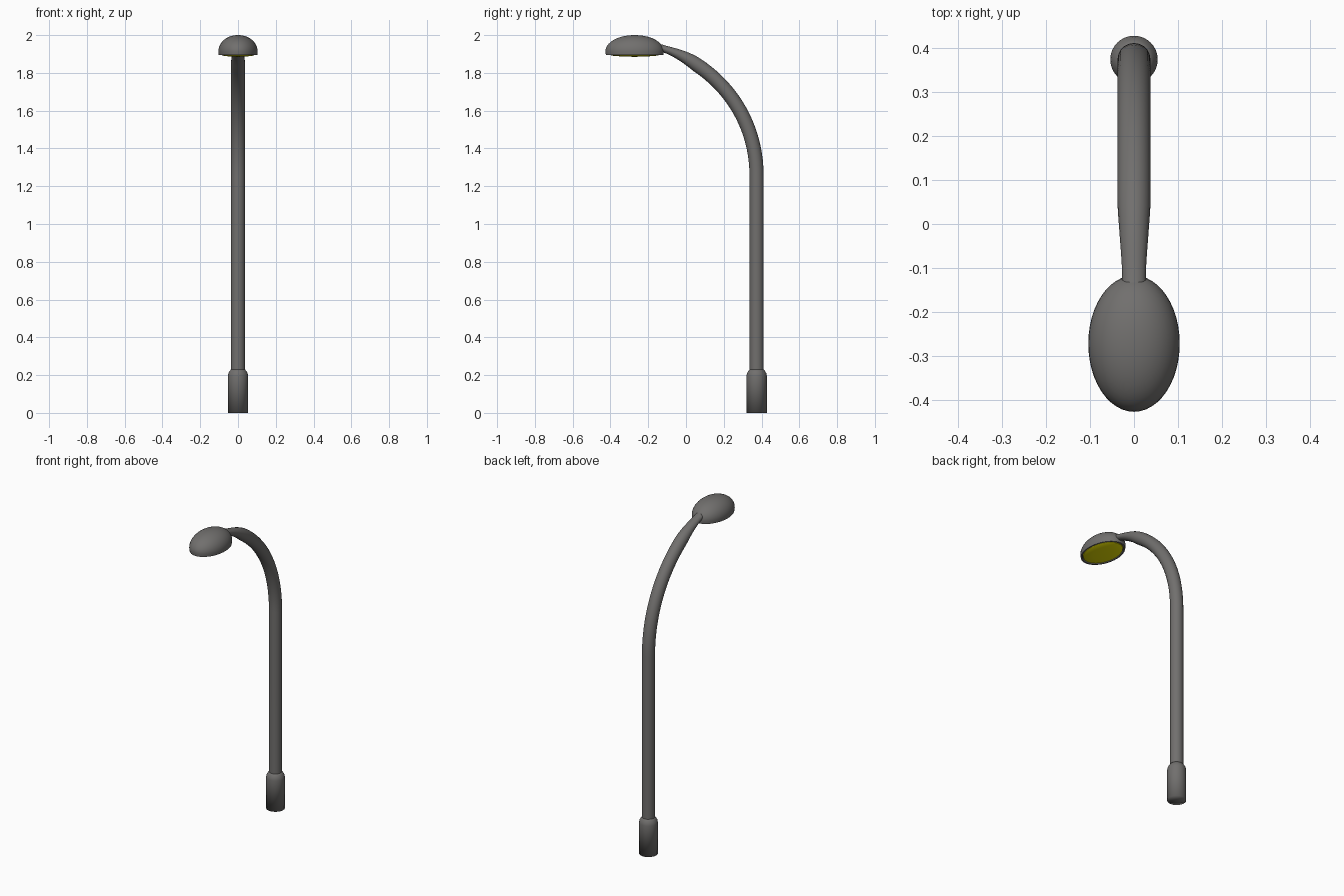
import bpy, bmesh, math
from mathutils import Vector
from mathutils.geometry import interpolate_bezier

if "Cube" in bpy.data.objects:
    bpy.data.objects.remove(bpy.data.objects["Cube"])


def material(name, rgb):
    mat = bpy.data.materials.new(name)
    mat.diffuse_color = (*rgb, 1)
    mat.use_nodes = True
    mat.node_tree.nodes["Principled BSDF"].inputs["Base Color"].default_value = mat.diffuse_color
    return mat


METAL = material("dark_metal", (0.165, 0.16, 0.155))
YELLOW = material("lens_yellow", (0.8, 0.75, 0.0))


def finish(ob, mat, angle=35):
    bpy.ops.object.select_all(action='DESELECT')
    ob.select_set(True)
    bpy.context.view_layer.objects.active = ob
    bpy.ops.object.shade_smooth_by_angle(angle=math.radians(angle))
    ob.data.materials.clear()
    ob.data.materials.append(mat)


def lathe(name, profile, mat, y, rx=1.0, ry=1.0, sides=40, angle=35):
    """Turn (radius, z) points around a vertical axis at y; r = 0 closes to a pole."""
    bm = bmesh.new()
    rings = []
    for r, z in profile:
        if r == 0:
            rings.append([bm.verts.new((0, y, z))] * sides)
        else:
            rings.append([bm.verts.new((r * rx * math.cos(a), y + r * ry * math.sin(a), z))
                          for a in (2 * math.pi * i / sides for i in range(sides))])
    for lo, hi in zip(rings, rings[1:]):
        for i in range(sides):
            j = (i + 1) % sides
            bm.faces.new(list(dict.fromkeys((lo[i], lo[j], hi[j], hi[i]))))
    bmesh.ops.recalc_face_normals(bm, faces=bm.faces)
    me = bpy.data.meshes.new(name)
    bm.to_mesh(me)
    bm.free()
    ob = bpy.data.objects.new(name, me)
    bpy.context.collection.objects.link(ob)
    finish(ob, mat, angle)


POLE_Y, LAMP_Y = 0.374, -0.272

# base sleeve with tapered shoulder, softly shaded all over
lathe("base_sleeve", [(0, 0), (0.054, 0), (0.054, 0.195), (0.051, 0.21),
                      (0.044, 0.222), (0.036, 0.232), (0, 0.232)], METAL, POLE_Y, angle=100)

# pole and curved arm: one swept tube, narrowing towards the lamp
path = [Vector((0, POLE_Y, 0.2))] + interpolate_bezier(
    Vector((0, POLE_Y, 1.25)), Vector((0, POLE_Y, 1.61)),
    Vector((0, 0.13, 1.857)), Vector((0, -0.145, 1.936)), 28)
curve = bpy.data.curves.new("pole_and_arm", 'CURVE')
curve.dimensions = '3D'
curve.bevel_depth = 0.0375
curve.bevel_resolution = 8
curve.use_fill_caps = True
spline = curve.splines.new('POLY')
spline.points.add(len(path) - 1)
for p, co in zip(spline.points, path):
    p.co = (*co, 1)
    t = min(1, max(0, (0.04 - co.y) / 0.14))
    p.radius = 1 - 0.28 * t
pole = bpy.data.objects.new("pole_and_arm", curve)
bpy.context.collection.objects.link(pole)
bpy.ops.object.select_all(action='DESELECT')
pole.select_set(True)
bpy.context.view_layer.objects.active = pole
bpy.ops.object.convert(target='MESH')
pole = bpy.context.view_layer.objects.active
# flatten the last stretch so its end stays inside the lamp
for v in pole.data.vertices:
    if v.co.y < 0.04 and v.co.z > 1.5:
        t = min(1, (0.04 - v.co.y) / 0.14)
        mid = 1.936 - 0.29 * (v.co.y + 0.145)
        v.co.z = mid + (v.co.z - mid) * (1 - 0.3 * t)
finish(pole, METAL)

# oval lamp housing: shallow dome over a short rim, recessed underneath
dome = [(math.cos(a) ** 0.95 if a < 1.5 else 0, 1.913 + 0.087 * math.sin(a))
        for a in (math.pi / 2 * i / 10 for i in range(11))]
lathe("lamp_housing", [(0, 1.905), (0.89, 1.905), (0.91, 1.894), (0.98, 1.894)] + dome,
      METAL, LAMP_Y, 0.104, 0.155, 48)

# yellow lens, bulging slightly below the rim
lathe("lamp_lens", [(0, 1.885), (0.45, 1.887), (0.75, 1.891), (0.87, 1.896), (0.89, 1.906),
                    (0, 1.906)], YELLOW, LAMP_Y, 0.104, 0.155, 48)
